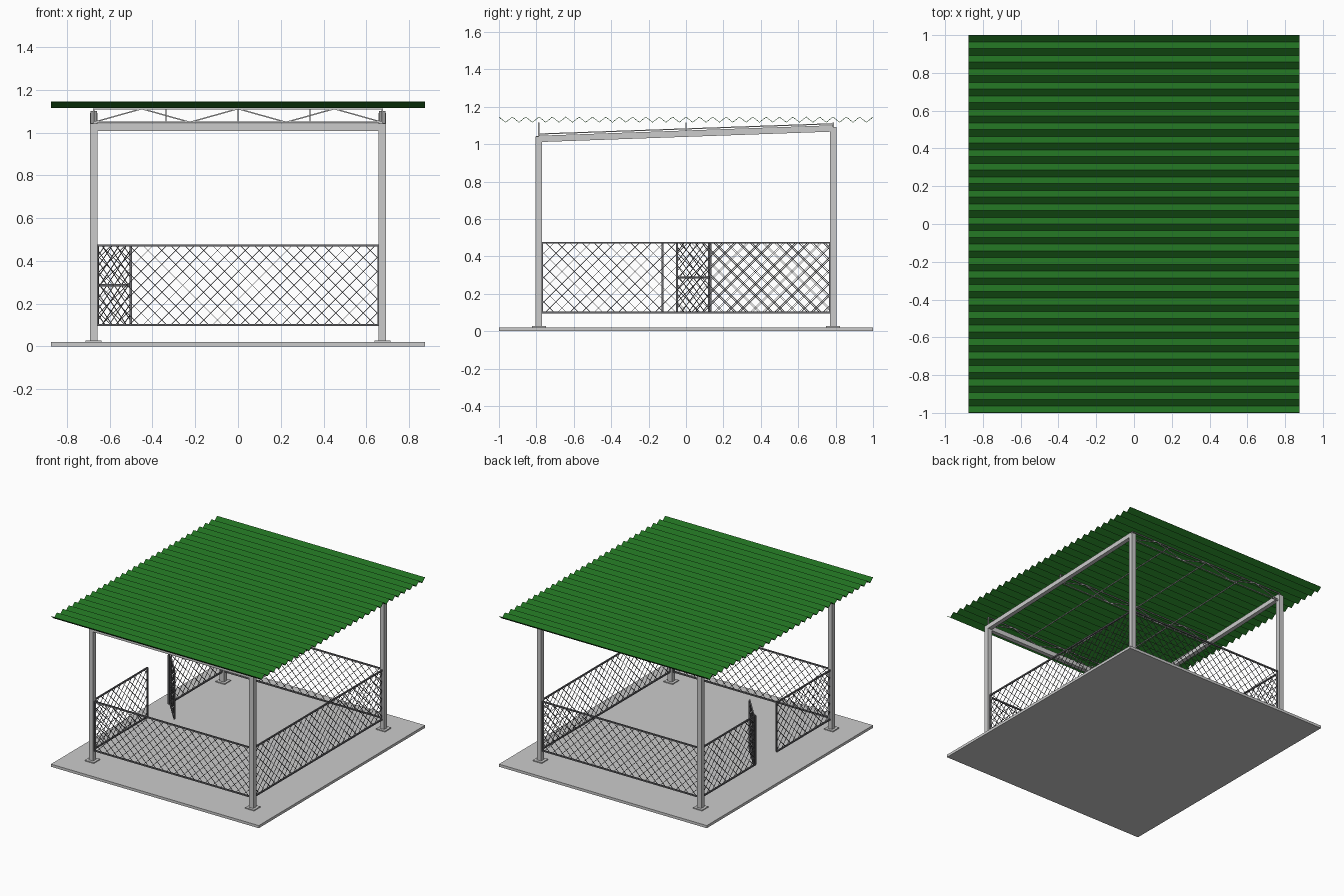
import bpy, bmesh
from mathutils import Vector, Matrix

if "Cube" in bpy.data.objects:
    bpy.data.objects.remove(bpy.data.objects["Cube"])


def material(name, rgb):
    m = bpy.data.materials.new(name)
    m.diffuse_color = (*rgb, 1)
    m.use_nodes = True
    m.node_tree.nodes["Principled BSDF"].inputs["Base Color"].default_value = m.diffuse_color
    return m


STEEL = material("steel_grey", (0.15, 0.15, 0.16))


def finish(name, bm, mat=None):
    me = bpy.data.meshes.new(name)
    bmesh.ops.recalc_face_normals(bm, faces=bm.faces)
    bm.to_mesh(me)
    bm.free()
    ob = bpy.data.objects.new(name, me)
    bpy.context.collection.objects.link(ob)
    if mat:
        me.materials.append(mat)
    return ob


def bar(bm, a, b, w, h=None):
    """Rectangular bar from a to b; w is its horizontal width, h its depth."""
    a, b = Vector(a), Vector(b)
    d = (b - a).normalized()
    side = d.cross(Vector((0, 0, 1)))
    side = side.normalized() if side.length > 1e-4 else Vector((1, 0, 0))
    up = side.cross(d)
    rot = Matrix((side, d, up)).transposed().to_4x4()
    size = Matrix.Diagonal((w, (b - a).length, h or w, 1))
    bmesh.ops.create_cube(bm, size=1, matrix=Matrix.Translation((a + b) / 2) @ rot @ size)


def bars(name, segs, w, h=None, mat=None):
    bm = bmesh.new()
    for a, b in segs:
        bar(bm, a, b, w, h)
    return finish(name, bm, mat)


PX, PY = 0.675, 0.787
Z0, Z1 = 0.10, 0.473

# Floor slab
bars("floor_slab", [((0, -1, 0.01), (0, 1, 0.01))], 1.75, 0.02)

# Posts on base plates
for sx, nx in ((-1, "left"), (1, "right")):
    for sy, ny, top in ((-1, "front", 1.042), (1, "back", 1.092)):
        x, y = sx * PX, sy * PY
        bars(f"{ny}_{nx}_post", [((x, y, 0.02), (x, y, top))], 0.036)
        bars(f"{ny}_{nx}_base_plate", [((x, y, 0.018), (x, y, 0.027))], 0.075)
    # Sloping side beam
    bars(f"{nx}_side_beam", [((sx * PX, -PY, 1.028), (sx * PX, PY, 1.084))], 0.032, 0.034)

# Front cross beam
bars("front_beam", [((-PX, -PY, 1.026), (PX, -PY, 1.026))], 0.032, 0.036)

# Sloping purlins
bars("purlins", [((x, -PY, 1.054), (x, PY, 1.109)) for x in (-PX, -0.337, 0, 0.337, PX)], 0.006)

# Three zigzag trusses carrying the roof
for name, y in (("front", -PY), ("middle", 0), ("back", PY)):
    lo, hi = 1.049, 1.112
    pts = [(-0.675 + i * 0.225, y, hi if i % 2 else lo) for i in range(7)]
    segs = list(zip(pts, pts[1:]))
    segs += [((-PX, y, z), (PX, y, z)) for z in (lo, hi)]
    segs += [((s * PX, y, lo), (s * PX, y, hi)) for s in (-1, 1)]
    bars(f"{name}_truss", segs, 0.006)

# Corrugated roof sheet
bm = bmesh.new()
N = 56
rows = []
for i in range(N + 1):
    y, z = -1 + 2 * i / N, 1.117 if i % 2 else 1.145
    rows.append([bm.verts.new((x, y, z)) for x in (-0.875, 0.875)])
for r, s in zip(rows, rows[1:]):
    bm.faces.new((r[0], r[1], s[1], s[0]))
roof = finish("roof_sheet", bm, material("roof_green", (0.015, 0.16, 0.015)))
solid = roof.modifiers.new("thickness", "SOLIDIFY")
solid.thickness = 0.003
solid.offset = 0


# Chain-link panel: frame plus two sets of diagonal wires clipped to it
def panel(name, a, b, mid_rail=False, step=0.065):
    a, b = Vector((*a, 0)), Vector((*b, 0))
    length, d = (b - a).length, (b - a).normalized()
    height = Z1 - Z0

    def at(u, v):
        return a + d * u + Vector((0, 0, Z0 + v))

    frame = [(at(0, v), at(length, v)) for v in (0, height)]
    frame += [(at(u, 0), at(u, height)) for u in (0, length)]
    if mid_rail:
        frame.append((at(0, height / 2), at(length, height / 2)))
    bars(name + "_frame", frame, 0.010, mat=STEEL)
    wires = []
    n = int((length + height) / step)
    for i in range(1, n + 1):
        u = i * step - height
        lo, hi = max(0, -u), min(height, length - u)
        if hi - lo > 0.01:
            wires.append((at(u + lo, lo), at(u + hi, hi)))
            wires.append((at(u + lo, height - lo), at(u + hi, height - hi)))
    bars(name + "_mesh", wires, 0.003, mat=STEEL)


IX, IY = PX - 0.018, PY - 0.018
panel("front_fence", (-IX, -PY), (IX, -PY))
panel("back_fence", (-IX, PY), (IX, PY))
panel("right_fence", (PX, -IY), (PX, IY))
panel("left_front_fence", (-PX, -IY), (-PX, -0.125))
panel("left_back_fence", (-PX, 0.13), (-PX, IY))

# Gate standing open into the enclosure
panel("gate", (-0.655, 0.123), (-0.502, -0.048), mid_rail=True, step=0.05)
